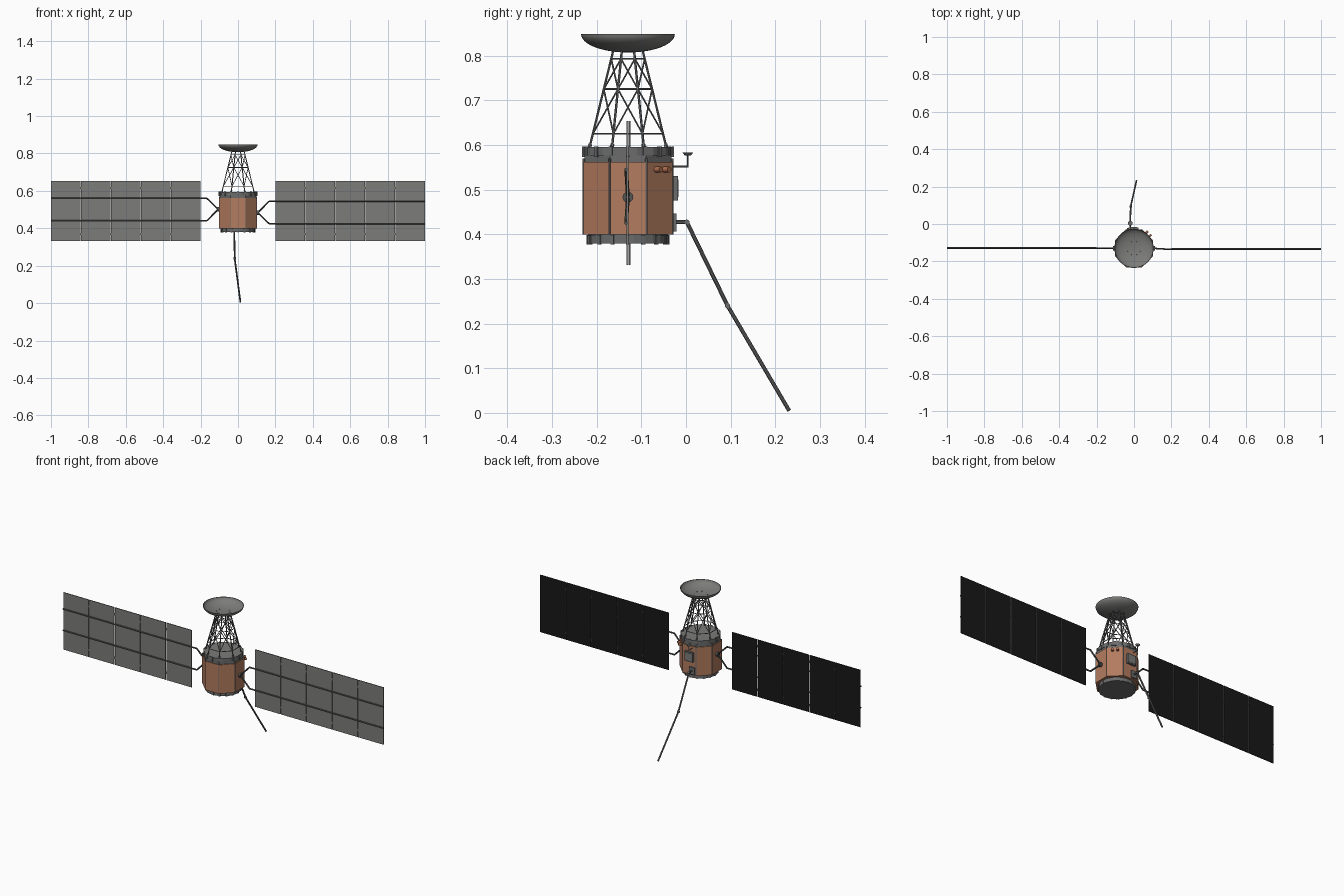
import bpy, bmesh, math
from mathutils import Vector, Matrix

if "Cube" in bpy.data.objects:
    bpy.data.objects.remove(bpy.data.objects["Cube"])

CY = -0.13                       # body axis
T = math.tau


def material(name, rgb):
    m = bpy.data.materials.new(name)
    m.diffuse_color = (*rgb, 1)
    m.use_nodes = True
    m.node_tree.nodes["Principled BSDF"].inputs["Base Color"].default_value = m.diffuse_color
    return m


COPPER = material("copper foil", (0.45, 0.2, 0.115))
GREY = material("mid grey", (0.2, 0.2, 0.195))
METAL = material("metal grey", (0.145, 0.15, 0.147))
DARK = material("dark strut grey", (0.085, 0.088, 0.087))
BLACK = material("solar cell black", (0.009, 0.009, 0.009))
SENSOR = material("sensor orange", (0.42, 0.15, 0.08))


def finish(name, bm, *mats, rule=None, smooth=False):
    bm.normal_update()
    bmesh.ops.recalc_face_normals(bm, faces=bm.faces)
    bm.normal_update()
    if rule:
        for f in bm.faces:
            f.material_index = rule(f)
    me = bpy.data.meshes.new(name)
    bm.to_mesh(me)
    bm.free()
    ob = bpy.data.objects.new(name, me)
    bpy.context.collection.objects.link(ob)
    for m in mats:
        me.materials.append(m)
    if smooth:
        bpy.context.view_layer.objects.active = ob
        ob.select_set(True)
        bpy.ops.object.shade_smooth_by_angle(angle=math.radians(35))
        ob.select_set(False)
    return ob


def tube(bm, a, b, r, n=8, r2=None):
    a, b = Vector(a), Vector(b)
    d = b - a
    mat = Matrix.Translation((a + b) / 2) @ d.to_track_quat('Z', 'Y').to_matrix().to_4x4()
    bmesh.ops.create_cone(bm, cap_ends=True, segments=n, radius1=r,
                          radius2=r if r2 is None else r2, depth=d.length, matrix=mat)


def box(bm, c, s, rot=0):
    mat = Matrix.Translation(c) @ Matrix.Rotation(rot, 4, 'Z') @ Matrix.Diagonal((*s, 1))
    bmesh.ops.create_cube(bm, size=1, matrix=mat)


def polar(r, ang, z):
    return Vector((r * math.cos(ang), CY + r * math.sin(ang), z))


def prism(bm, r, z0, z1, n=8):
    # n-sided drum about the body axis with a flat side facing +x
    rings = [[bm.verts.new(polar(r, T * (i + .5) / n, z)) for i in range(n)] for z in (z0, z1)]
    bm.faces.new(rings[0][::-1])
    bm.faces.new(rings[1])
    for i in range(n):
        j = (i + 1) % n
        bm.faces.new((rings[0][i], rings[0][j], rings[1][j], rings[1][i]))


CORNERS = [T * (i + .5) / 8 for i in range(8)]

# Eight-sided foil body
bm = bmesh.new()
prism(bm, 0.110, 0.40, 0.562)
finish("body", bm, COPPER)

# Corner strips between the foil panels
bm = bmesh.new()
for a in CORNERS:
    tube(bm, polar(0.1075, a, 0.40), polar(0.1075, a, 0.57), 0.003, 6)
finish("corner_strips", bm, METAL)

# Top collar, deck and bottom collar
bm = bmesh.new()
prism(bm, 0.105, 0.560, 0.576)
prism(bm, 0.102, 0.576, 0.595, 16)
prism(bm, 0.090, 0.388, 0.402, 24)
prism(bm, 0.092, 0.379, 0.397, 24)
finish("collars", bm, GREY, METAL, rule=lambda f: int(f.normal.z < 0.5))

# Clamp blocks around both collars
bm = bmesh.new()
for i in range(16):
    a = T * i / 16
    box(bm, polar(0.1, a, 0.585), (0.006, 0.009, 0.024), a)
    box(bm, polar(0.09, a, 0.388), (0.006, 0.008, 0.021), a)
finish("clamp_blocks", bm, METAL)

# Lattice tower: legs, rings and cross braces
bm = bmesh.new()


def node(k, z):
    return polar(0.0925 - 0.0565 * (z - 0.597) / 0.213, CORNERS[k % 8], z)


LEVELS = (0.625, 0.725, 0.793)
for k in range(8):
    tube(bm, node(k, 0.595), node(k, 0.814), 0.0027, 6)
    tube(bm, node(k, 0.594), node(k, 0.602), 0.0045, 6)
    for z in LEVELS:
        tube(bm, node(k, z), node(k + 1, z), 0.0021, 6)
    for z0, z1 in zip(LEVELS, LEVELS[1:]):
        tube(bm, node(k, z0), node(k + 1, z1), 0.0019, 6)
        tube(bm, node(k + 1, z0), node(k, z1), 0.0019, 6)
finish("lattice_tower", bm, METAL)

# Main dish: thin shell spun from a quarter ellipse
bm = bmesh.new()
ARC = [math.pi / 2 * i / 12 for i in range(13)]
outer = [(0.105 * math.sin(t), 0.848 - 0.041 * math.cos(t)) for t in ARC]
inner = [(0.103 * math.sin(t), 0.848 - 0.0385 * math.cos(t)) for t in ARC]
prof = [bm.verts.new((r, CY, z)) for r, z in outer + inner[::-1]]
edges = [bm.edges.new(p) for p in zip(prof, prof[1:])]
bmesh.ops.spin(bm, geom=prof + edges, cent=(0, CY, 0), axis=(0, 0, 1), angle=T, steps=40)
bmesh.ops.remove_doubles(bm, verts=bm.verts, dist=1e-5)
finish("main_dish", bm, GREY, smooth=True)

# Solar wings: the right one is the left one turned half round the y axis
turn = Matrix.Translation((0, 0, 0.4925)) @ Matrix.Rotation(math.pi, 4, 'Y') @ Matrix.Translation((0, 0, -0.4925))
for side, mat, y in (("left", Matrix(), -0.126), ("right", turn, -0.131)):
    bm = bmesh.new()
    for i in range(5):
        box(bm, (-0.9205 + i * 0.1605, y, 0.4925), (0.157, 0.004, 0.322))
    bm.transform(mat)
    finish(side + "_solar_panels", bm, GREY, BLACK, rule=lambda f: int(f.normal.y > 0.5))
    bm = bmesh.new()
    for z in (0.56, 0.44):
        tube(bm, (-1.0, y - 0.003, z), (-0.165, y - 0.003, z), 0.0042)
        tube(bm, (-0.166, y - 0.003, z), (-0.106, CY, 0.502), 0.0042)
    for i in range(4):                                     # hinges between panels
        for z in (0.37, 0.615):
            box(bm, (-0.8402 + i * 0.1605, y, z), (0.005, 0.0036, 0.012))
    tube(bm, (-0.09, CY, 0.502), (-0.112, CY, 0.502), 0.012, 12)
    bm.transform(mat)
    finish(side + "_wing_frame", bm, DARK)

# Rear hatch with a lighter cover, and arm mount
bm = bmesh.new()
box(bm, (-0.003, -0.024, 0.503), (0.052, 0.012, 0.054))
box(bm, (-0.02, -0.026, 0.426), (0.034, 0.010, 0.040))
finish("hatch_and_mount", bm, METAL)
bm = bmesh.new()
box(bm, (-0.003, -0.0178, 0.503), (0.040, 0.002, 0.040))
finish("hatch_cover", bm, GREY)

# Jointed arm
bm = bmesh.new()
path = [(-0.02, -0.026, 0.427), (-0.02, 0.002, 0.427), (-0.018, 0.093, 0.240), (0.013, 0.231, 0.005)]
for a, b in zip(path, path[1:]):
    tube(bm, a, b, 0.0045, 10)
for x, y, z in path[1:3]:
    tube(bm, (x - 0.006, y, z), (x + 0.006, y, z), 0.006, 12)
finish("arm", bm, METAL, smooth=True)

# Small rear antenna on a bent bracket
bm = bmesh.new()
tube(bm, (-0.02, -0.03, 0.552), (-0.02, 0.004, 0.552), 0.002, 6)
tube(bm, (-0.02, 0.004, 0.550), (-0.02, 0.004, 0.578), 0.002, 6)
tube(bm, (-0.02, 0.004, 0.576), (-0.02, 0.004, 0.583), 0.006, 16, 0.0125)
finish("small_antenna", bm, METAL)

# Two sensors on the rear right slanted side
bm = bmesh.new()
out = Vector((1, 1, 0)).normalized()
along = Vector((-1, 1, 0)).normalized()
for s in (-1, 1):
    c = polar(0.1, math.pi / 4, 0.545) + along * 0.013 * s
    tube(bm, c, c + out * 0.018, 0.0065, 16)
finish("sensors", bm, SENSOR, smooth=True)
